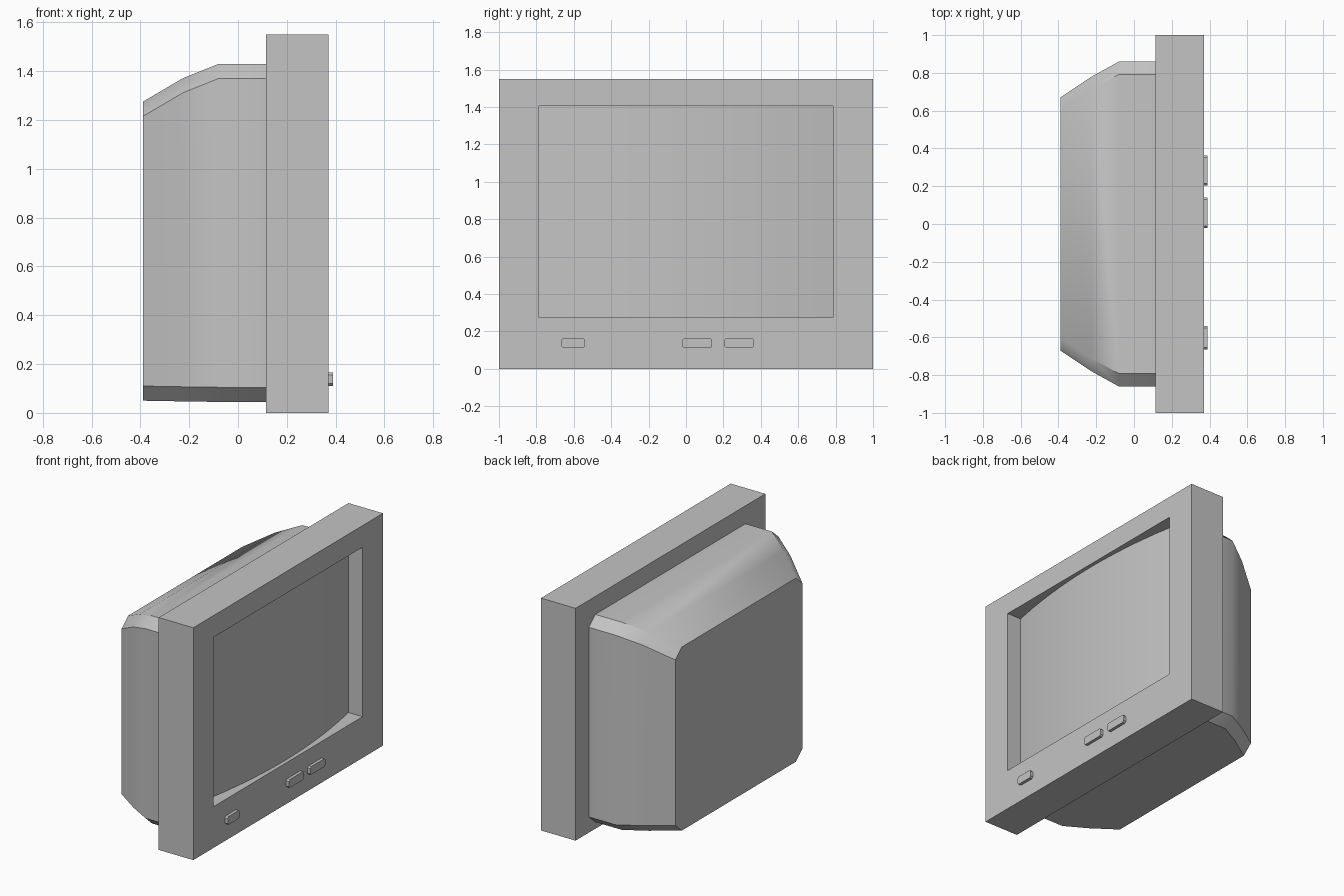
import bpy
import bmesh
import math

cube = bpy.data.objects.get("Cube")
if cube:
    bpy.data.objects.remove(cube, do_unlink=True)

grey = bpy.data.materials.new("plain_grey")
grey.use_nodes = True
COLOUR = (0.55, 0.55, 0.55, 1)
grey.diffuse_color = COLOUR
grey.node_tree.nodes["Principled BSDF"].inputs["Base Color"].default_value = COLOUR


def section(x, y0, y1, z0, z1, cy=0, cz=0):
    """Rectangle across x, with its corners cut when cy and cz are given."""
    if not cy:
        return [(x, y0, z0), (x, y1, z0), (x, y1, z1), (x, y0, z1)]
    return [(x, y0 + cy, z0), (x, y1 - cy, z0), (x, y1, z0 + cz), (x, y1, z1 - cz),
            (x, y1 - cy, z1), (x, y0 + cy, z1), (x, y0, z1 - cz), (x, y0, z0 + cz)]


def loft(name, sections, smooth=None, caps=True):
    """Skin a row of matching sections."""
    bm = bmesh.new()
    rings = [[bm.verts.new(p) for p in s] for s in sections]
    for a, b in zip(rings, rings[1:]):
        for i in range(len(a) if caps else len(a) - 1):
            j = (i + 1) % len(a)
            bm.faces.new((a[i], a[j], b[j], b[i]))
    if caps:
        bm.faces.new(rings[0][::-1])
        bm.faces.new(rings[-1])
        bmesh.ops.recalc_face_normals(bm, faces=bm.faces)
    mesh = bpy.data.meshes.new(name)
    bm.to_mesh(mesh)
    bm.free()
    mesh.materials.append(grey)
    obj = bpy.data.objects.new(name, mesh)
    bpy.context.collection.objects.link(obj)
    if smooth:
        bpy.ops.object.select_all(action='DESELECT')
        obj.select_set(True)
        bpy.context.view_layer.objects.active = obj
        bpy.ops.object.shade_smooth_by_angle(angle=math.radians(smooth))
    return obj


# Bezel: a box whose front has a recessed opening
FRONT, BACK, RECESS = 0.37, 0.115, 0.105
HALF, LOW, HIGH = 0.785, 0.275, 1.405
loft("bezel", [
    section(BACK, -1, 1, 0, 1.55),
    section(FRONT, -1, 1, 0, 1.55),
    section(FRONT, -HALF, HALF, LOW, HIGH),
    section(FRONT - RECESS - 0.005, -HALF, HALF, LOW, HIGH),
])

# Screen: bulges forward around an upright axis
SEGMENTS, BULGE = 20, 0.08
screen = []
for i in range(SEGMENTS + 1):
    t = 2 * i / SEGMENTS - 1
    x = FRONT - RECESS + BULGE * (1 - t * t)
    screen.append([(x, t * HALF, HIGH), (x, t * HALF, LOW)])
loft("screen", screen, smooth=35, caps=False)

# Rear housing: cut-corner sections tapering to the back
stations = [(-0.39, 0.67, 0.05, 1.275), (-0.225, 0.78, 0.047, 1.372),
            (-0.08, 0.86, 0.045, 1.43), (BACK, 0.86, 0.045, 1.43)]
loft("rear_housing", [section(x, -w, w, z0, z1, 0.068, 0.06)
                      for x, w, z0, z1 in stations], smooth=36)

# Buttons on the lower front
for name, y0, y1 in (("power_button", -0.665, -0.54),
                     ("left_button", -0.02, 0.14),
                     ("right_button", 0.205, 0.363)):
    loft(name, [section(x, y0, y1, 0.11, 0.165, 0.01, 0.01)
                for x in (FRONT - 0.01, FRONT + 0.02)])
